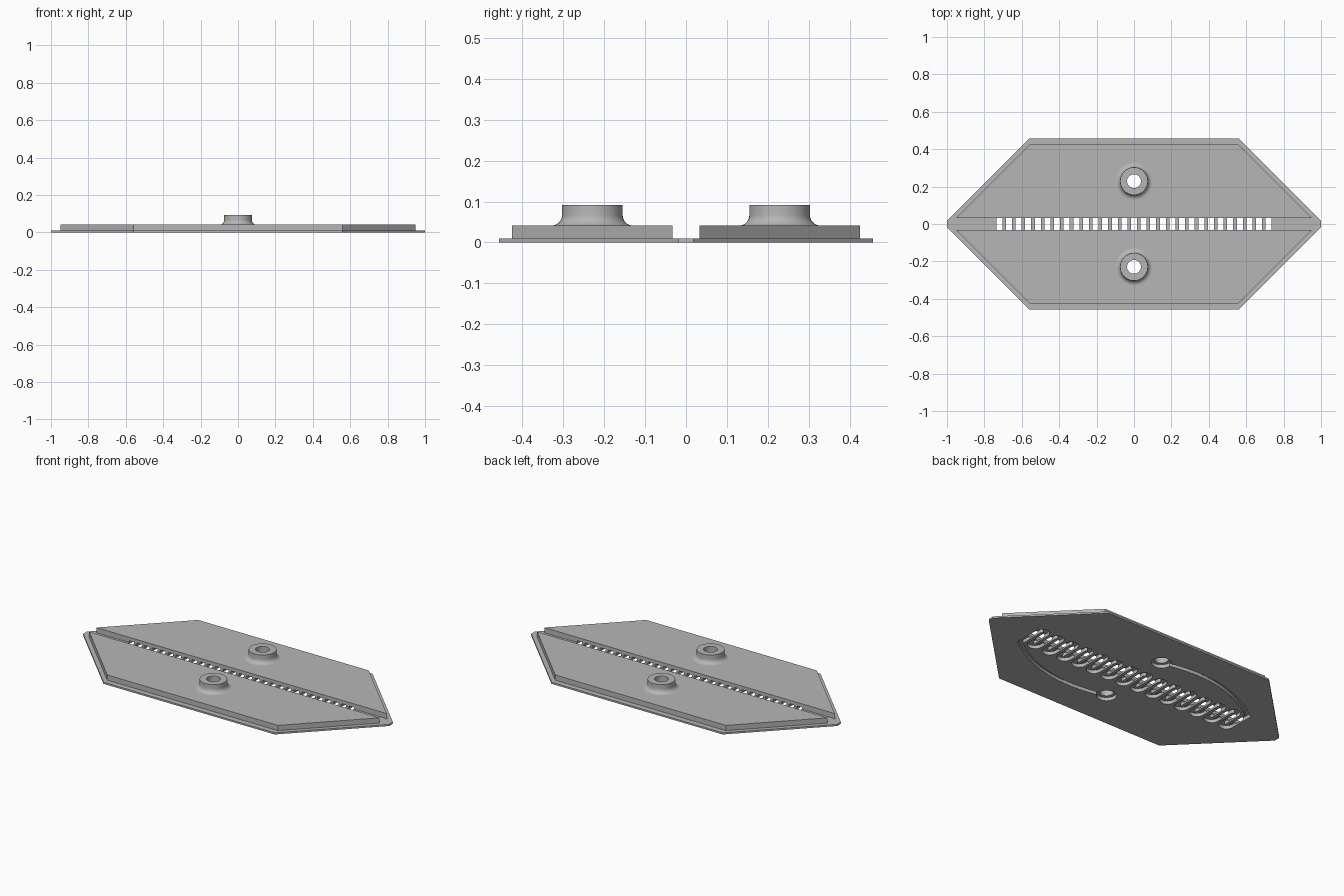
import bpy, bmesh, math
from mathutils import Vector

cube = bpy.data.objects.get("Cube")
if cube:
    bpy.data.objects.remove(cube, do_unlink=True)

grey = bpy.data.materials.new("plain grey")
grey.use_nodes = True
colour = (0.47, 0.47, 0.47, 1)
grey.diffuse_color = colour
grey.node_tree.nodes["Principled BSDF"].inputs["Base Color"].default_value = colour

BASE_TOP, PLATE_TOP, PORT_TOP = 0.01, 0.041, 0.092
PORT_Y, BORE = 0.229, 0.037
DEPTH, WIDTH = 0.02, 0.032
SLOTS, END_X, REACH = 29, 0.72, 0.1


def add_object(name, bm):
    bmesh.ops.recalc_face_normals(bm, faces=bm.faces)
    mesh = bpy.data.meshes.new(name)
    bm.to_mesh(mesh)
    bm.free()
    mesh.materials.append(grey)
    obj = bpy.data.objects.new(name, mesh)
    bpy.context.collection.objects.link(obj)
    return obj


def prism(name, outline, z0, z1):
    bm = bmesh.new()
    face = bm.faces.new([bm.verts.new((x, y, z0)) for x, y in outline])
    top = bmesh.ops.extrude_face_region(bm, geom=[face])["geom"]
    verts = [v for v in top if isinstance(v, bmesh.types.BMVert)]
    bmesh.ops.translate(bm, verts=verts, vec=(0, 0, z1 - z0))
    return add_object(name, bm)


def ring(radius, cy, count=48):
    steps = [math.tau * i / count for i in range(count)]
    return [(radius * math.cos(a), cy + radius * math.sin(a)) for a in steps]


def ribbon(path, width):
    # Outline of a constant-width strip that follows a path
    left, right = [], []
    for i, p in enumerate(path):
        t = path[min(i + 1, len(path) - 1)] - path[max(i - 1, 0)]
        side = Vector((-t.y, t.x)).normalized() * width / 2
        left.append(p + side)
        right.append(p - side)
    return left + right[::-1]


# Base sheet and the two raised plates
base = prism("base_sheet", [(1, -0.018), (1, 0.018), (0.56, 0.457), (-0.56, 0.457),
                            (-1, 0.018), (-1, -0.018), (-0.56, -0.457), (0.56, -0.457)],
             0, BASE_TOP)
plates = []
for name, s in (("front_plate", -1), ("back_plate", 1)):
    outline = [(0.95, 0.033 * s), (0.558, 0.425 * s), (-0.558, 0.425 * s), (-0.95, 0.033 * s)]
    plates.append(prism(name, outline, BASE_TOP, PLATE_TOP))

# Hollow ports with a flared foot
for name, s in (("front_port", -1), ("back_port", 1)):
    profile = [(BORE, PLATE_TOP)]
    for i in range(9):
        a = math.pi / 2 * i / 8
        profile.append((0.1 - 0.026 * math.sin(a), PLATE_TOP + 0.026 * (1 - math.cos(a))))
    profile += [(0.074, PORT_TOP), (BORE, PORT_TOP), (BORE, PLATE_TOP)]
    bm = bmesh.new()
    verts = [bm.verts.new((r, 0, z)) for r, z in profile]
    edges = [bm.edges.new(pair) for pair in zip(verts, verts[1:])]
    bmesh.ops.spin(bm, geom=verts + edges, cent=(0, 0, 0), axis=(0, 0, 1),
                   angle=math.tau, steps=48)
    bmesh.ops.remove_doubles(bm, verts=bm.verts, dist=0.0001)
    port = add_object(name, bm)
    port.location.y = PORT_Y * s
    bpy.context.view_layer.objects.active = port
    port.select_set(True)
    bpy.ops.object.shade_smooth_by_angle(angle=math.radians(35))
    port.select_set(False)

# Winding channel cutter
pitch = 2 * END_X / (SLOTS - 1)
turn = pitch / 2
straight = REACH - turn - WIDTH / 2
path = [Vector((END_X, -REACH))]
for i in range(SLOTS):
    x = END_X - i * pitch
    s = 1 if i % 2 == 0 else -1
    if i == SLOTS - 1:
        path.append(Vector((x, REACH)))
        break
    for k in range(9):
        a = math.pi * k / 8
        path.append(Vector((x - turn + turn * math.cos(a), s * (straight + turn * math.sin(a)))))
cutters = [prism("winding_cutter", ribbon(path, WIDTH), -0.01, DEPTH)]

# Arc feed channels, counterbores and port holes
for s in (-1, 1):
    start, end = Vector((0, PORT_Y * s)), Vector((-END_X * s, REACH * s * 0.9))
    chord = end - start
    bulge = Vector((chord.y, -chord.x)).normalized() * 0.09
    arc = [start + chord * t + bulge * 4 * t * (1 - t) for t in (i / 24 for i in range(25))]
    cutters.append(prism("feed_cutter", ribbon(arc, WIDTH * 0.8), -0.01, DEPTH - 0.0005))
    cutters.append(prism("recess_cutter", ring(0.055, PORT_Y * s), -0.01, DEPTH + 0.0005))
    cutters.append(prism("hole_cutter", ring(BORE, PORT_Y * s), -0.01, PORT_TOP))

for obj in [base] + plates:
    bpy.context.view_layer.objects.active = obj
    for cutter in cutters:
        mod = obj.modifiers.new("channel", 'BOOLEAN')
        mod.operation, mod.solver, mod.object = 'DIFFERENCE', 'EXACT', cutter
        bpy.ops.object.modifier_apply(modifier=mod.name)
for cutter in cutters:
    bpy.data.objects.remove(cutter, do_unlink=True)
